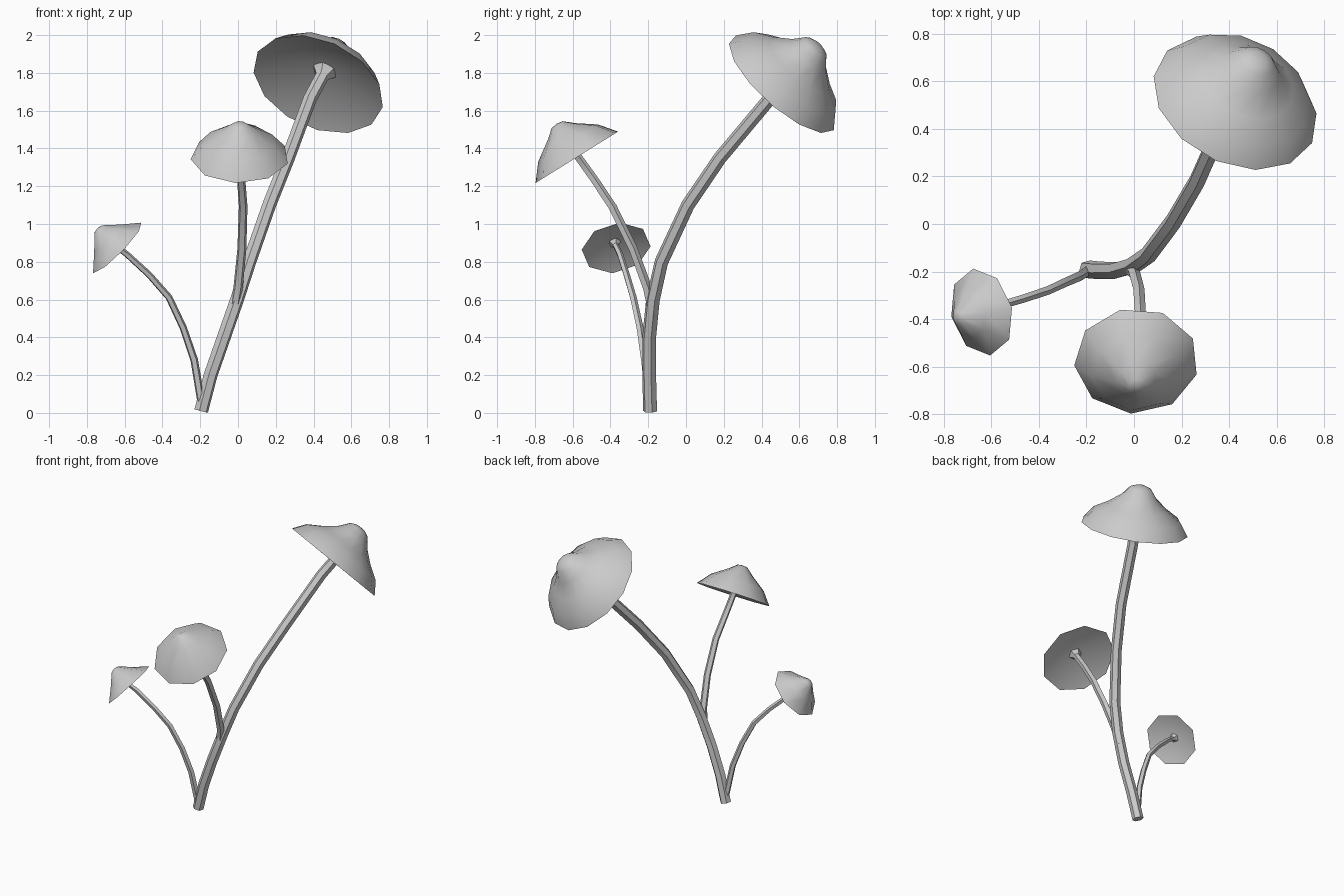
import bpy, bmesh, math
from mathutils import Vector

if "Cube" in bpy.data.objects:
    bpy.data.objects.remove(bpy.data.objects["Cube"])


def loft(name, rings, sides, phase=0.0, sharp=50):
    """Skin rings of (centre, axis, radius); zero radius makes a pole."""
    bm = bmesh.new()
    loops = []
    for centre, axis, r in rings:
        q = Vector((0, 0, 1)).rotation_difference(axis)
        n = 1 if r == 0 else sides
        loop = []
        for i in range(n):
            a = math.radians(phase) + 2 * math.pi * i / sides
            loop.append(bm.verts.new(centre + q @ Vector((r * math.cos(a), r * math.sin(a), 0))))
        loops.append(loop)
    for a, b in zip(loops, loops[1:]):
        for i in range(sides):
            j = (i + 1) % sides
            if len(a) == 1:
                bm.faces.new((a[0], b[j], b[i]))
            elif len(b) == 1:
                bm.faces.new((a[i], a[j], b[0]))
            else:
                bm.faces.new((a[i], a[j], b[j], b[i]))
    if len(loops[0]) > 1:
        bm.faces.new(loops[0][::-1])
    bmesh.ops.recalc_face_normals(bm, faces=bm.faces)
    mesh = bpy.data.meshes.new(name)
    bm.to_mesh(mesh)
    bm.free()
    ob = bpy.data.objects.new(name, mesh)
    bpy.context.collection.objects.link(ob)
    bpy.ops.object.select_all(action='DESELECT')
    ob.select_set(True)
    bpy.context.view_layer.objects.active = ob
    bpy.ops.object.shade_smooth_by_angle(angle=math.radians(sharp))
    return ob


def mushroom(name, path, r0, r1, hub, sides, centre, normal, depth, profile, cap_sides, phase=0):
    c, n = Vector(centre), Vector(normal).normalized()
    # stem: tapered tube ending in a flared hub under the cap
    pts = [Vector(p) for p in path] + [c + n * (depth - hub * 0.8)]
    rings = []
    for i, p in enumerate(pts):
        t = (pts[min(i + 1, len(pts) - 1)] - pts[max(i - 1, 0)]).normalized()
        rings.append((p, t, r0 + (r1 - r0) * i / (len(pts) - 1)))
    rings += [(c + n * (depth - hub * 0.15), n, hub), (c + n * (depth + hub * 0.3), n, 0)]
    loft(name + "_stem", rings, sides, 15, 40)
    # cap: hollow underside cone, rim, then bell-shaped top
    shape = [(0, depth)] + profile
    loft(name + "_cap", [(c + n * h, n, r) for r, h in shape], cap_sides, phase)


# tall mushroom
mushroom("tall",
         [(-0.195, -0.19, 0.01), (-0.145, -0.195, 0.2), (-0.075, -0.195, 0.4),
          (-0.005, -0.175, 0.6), (0.06, -0.13, 0.8), (0.165, 0.01, 1.1),
          (0.265, 0.18, 1.35), (0.38, 0.44, 1.66)],
         0.038, 0.036, 0.075, 6,
         (0.425, 0.51, 1.74), (0.33, 0.63, 0.70), 0.12,
         [(0.365, 0), (0.305, 0.085), (0.21, 0.145), (0.125, 0.215),
          (0.075, 0.28), (0.035, 0.298), (0, 0.30)], 13)

# middle mushroom, branching off the tall stem
mushroom("middle",
         [(-0.025, -0.175, 0.52), (0.0, -0.205, 0.66), (0.02, -0.28, 0.865),
          (0.027, -0.39, 1.09), (0.016, -0.49, 1.24)],
         0.027, 0.022, 0.05, 5,
         (0.01, -0.575, 1.355), (0, -0.53, 0.85), 0.07,
         [(0.262, 0), (0.19, 0.088), (0.085, 0.16), (0.035, 0.202), (0, 0.207)], 9, 25)

# small mushroom, springing from the base
mushroom("small",
         [(-0.195, -0.195, 0.06), (-0.232, -0.22, 0.28), (-0.29, -0.245, 0.45),
          (-0.365, -0.28, 0.61), (-0.47, -0.315, 0.73), (-0.59, -0.35, 0.84)],
         0.022, 0.016, 0.036, 5,
         (-0.64, -0.37, 0.873), (-0.70, -0.17, 0.69), 0.05,
         [(0.186, 0), (0.10, 0.075), (0.03, 0.142), (0, 0.15)], 8, 10)
